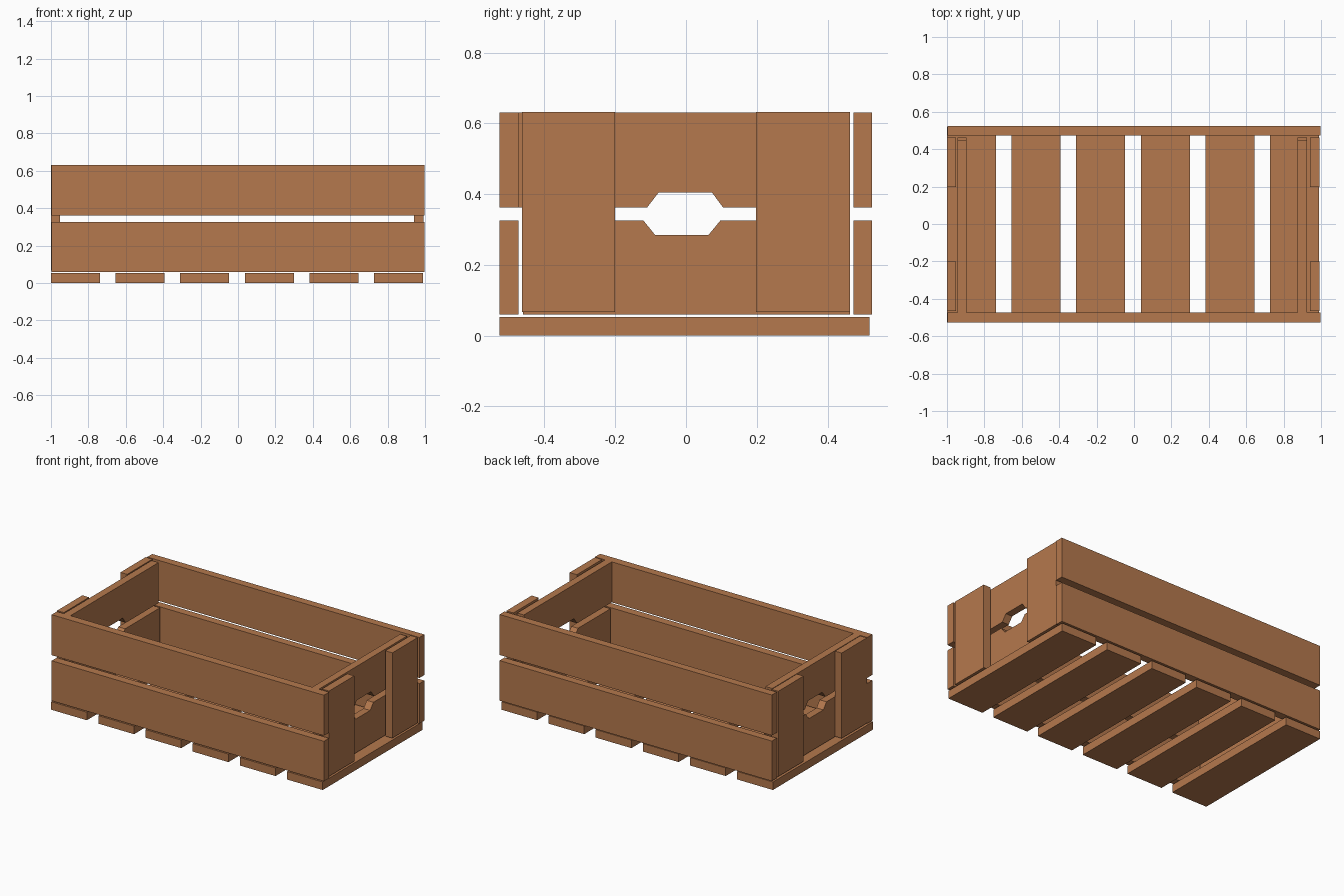
import bpy
import bmesh

cube = bpy.data.objects.get("Cube")
if cube:
    bpy.data.objects.remove(cube, do_unlink=True)

# Single wood colour
wood = bpy.data.materials.new("warm wood")
wood.use_nodes = True
colour = (0.46, 0.19, 0.075, 1)
wood.diffuse_color = colour
wood.node_tree.nodes["Principled BSDF"].inputs["Base Color"].default_value = colour


def plank(name, outline, x0, x1):
    """Extrude a (y, z) outline from x0 to x1."""
    bm = bmesh.new()
    face = bm.faces.new([bm.verts.new((x0, y, z)) for y, z in outline])
    extruded = bmesh.ops.extrude_face_region(bm, geom=[face])["geom"]
    verts = [v for v in extruded if isinstance(v, bmesh.types.BMVert)]
    bmesh.ops.translate(bm, verts=verts, vec=(x1 - x0, 0, 0))
    bmesh.ops.recalc_face_normals(bm, faces=bm.faces[:])
    mesh = bpy.data.meshes.new(name)
    bm.to_mesh(mesh)
    bm.free()
    mesh.materials.append(wood)
    obj = bpy.data.objects.new(name, mesh)
    bpy.context.collection.objects.link(obj)
    return obj


def box(name, x0, x1, y0, y1, z0, z1):
    return plank(name, [(y0, z0), (y1, z0), (y1, z1), (y0, z1)], x0, x1)


# Floor slats
for i in range(6):
    x = -1 + i * 0.3455
    box(f"floor_slat_{i + 1}", x, x + 0.262, -0.527, 0.519, 0, 0.053)

# Long boards, two high on the front and back
rows = {"lower": (0.06, 0.325), "upper": (0.362, 0.63)}
for row, (z0, z1) in rows.items():
    box(f"front_{row}_board", -0.996, 0.998, -0.527, -0.473, z0, z1)
    box(f"back_{row}_board", -0.996, 0.998, 0.473, 0.525, z0, z1)

# End boards with half a hand hole each, and the outer upright cleats
lower = [(-0.46, 0.06), (0.463, 0.06), (0.463, 0.325), (0.097, 0.325),
         (0.063, 0.284), (-0.087, 0.284), (-0.12, 0.325), (-0.46, 0.325)]
upper = [(-0.473, 0.362), (-0.11, 0.362), (-0.077, 0.405), (0.073, 0.405),
         (0.105, 0.362), (0.447, 0.362), (0.447, 0.63), (-0.473, 0.63)]
ends = {"right": (-0.945, -0.895, -1.0, -0.951),
        "left": (0.875, 0.924, 0.94, 0.992)}
for side, (b0, b1, c0, c1) in ends.items():
    plank(f"{side}_lower_end_board", lower, b0, b1)
    plank(f"{side}_upper_end_board", upper, b0, b1)
    box(f"{side}_front_cleat", c0, c1, -0.464, -0.2, 0.067, 0.632)
    box(f"{side}_back_cleat", c0, c1, 0.198, 0.463, 0.067, 0.632)
